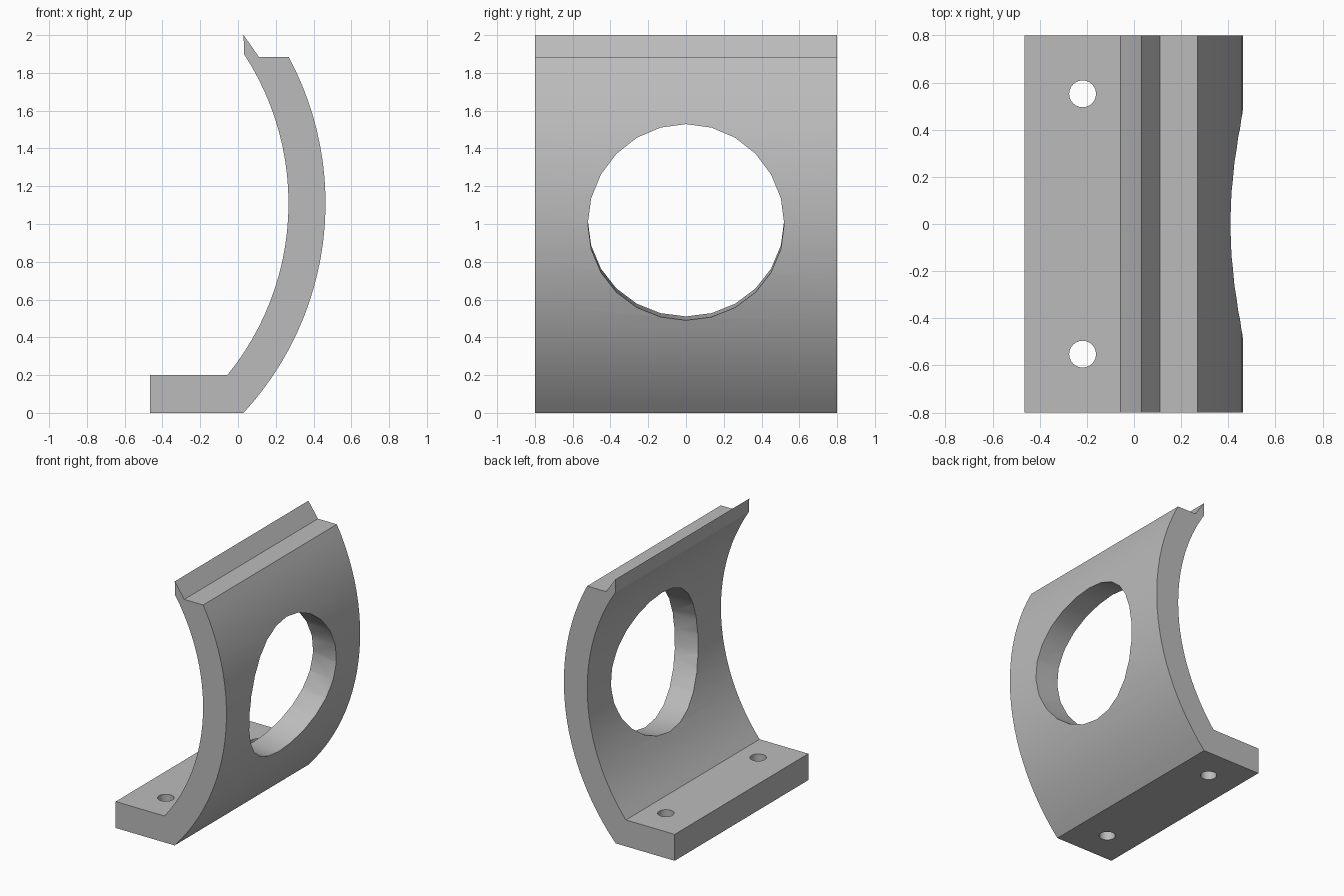
import bpy, bmesh, math
from mathutils import Matrix, Vector

if "Cube" in bpy.data.objects:
    bpy.data.objects.remove(bpy.data.objects["Cube"], do_unlink=True)

HALF_DEPTH = 0.8
ARC_X, ARC_Z = -1.1725, 1.11      # shared centre of both arcs
R_OUTER, R_INNER = 1.636, 1.44

grey = bpy.data.materials.new("light_grey")
grey.use_nodes = True
colour = (0.5, 0.5, 0.5, 1)
grey.diffuse_color = colour
grey.node_tree.nodes["Principled BSDF"].inputs["Base Color"].default_value = colour


def arc(radius, z_start, z_end, steps=24):
    """Points along a circular arc between two heights."""
    a = math.asin((z_start - ARC_Z) / radius)
    b = math.asin((z_end - ARC_Z) / radius)
    angles = [a + (b - a) * i / steps for i in range(steps + 1)]
    return [(ARC_X + radius * math.cos(t), ARC_Z + radius * math.sin(t)) for t in angles]


def make_object(name, bm):
    bmesh.ops.recalc_face_normals(bm, faces=bm.faces)
    mesh = bpy.data.meshes.new(name)
    bm.to_mesh(mesh)
    bm.free()
    mesh.materials.append(grey)
    obj = bpy.data.objects.new(name, mesh)
    bpy.context.collection.objects.link(obj)
    return obj


def drill(target, name, centre, axis, radius, length, sides=24):
    """Cut a round hole through the target along an axis."""
    turn = Vector((0, 0, 1)).rotation_difference(Vector(axis)).to_matrix().to_4x4()
    bm = bmesh.new()
    bmesh.ops.create_cone(bm, cap_ends=True, segments=sides, radius1=radius, radius2=radius,
                          depth=length, matrix=Matrix.Translation(centre) @ turn)
    cutter = make_object(name, bm)
    cutter.hide_render = True
    mod = target.modifiers.new(name, "BOOLEAN")
    mod.operation = "DIFFERENCE"
    mod.solver = "EXACT"
    mod.object = cutter
    bpy.context.view_layer.objects.active = target
    bpy.ops.object.modifier_apply(modifier=name)
    bpy.data.objects.remove(cutter, do_unlink=True)


# Side profile: foot, outer curve, top ledge and lip, inner curve
profile = [(-0.465, 0.2), (-0.465, 0)]
profile += arc(R_OUTER, 0, 1.885)
profile += [(0.11, 1.885), (0.03, 2)]
profile += arc(R_INNER, 1.9, 0.2)

bm = bmesh.new()
front = bm.faces.new([bm.verts.new((x, -HALF_DEPTH, z)) for x, z in profile])
back = bmesh.ops.extrude_face_region(bm, geom=[front], use_keep_orig=True)
bmesh.ops.translate(bm, vec=(0, 2 * HALF_DEPTH, 0),
                    verts=[v for v in back["geom"] if isinstance(v, bmesh.types.BMVert)])
bracket = make_object("curved_bracket", bm)

# Large, slightly tilted opening in the curved wall
drill(bracket, "wall_opening", (0.3, 0, 1.017), (1, 0, -0.1), 0.52, 1)

# Mounting holes in the foot
for side in (-1, 1):
    drill(bracket, "mounting_hole", (-0.218, side * 0.552, 0.1), (0, 0, 1), 0.057, 0.4)

bpy.ops.object.select_all(action="DESELECT")
bracket.select_set(True)
bpy.context.view_layer.objects.active = bracket
bpy.ops.object.shade_smooth_by_angle(angle=math.radians(30))
